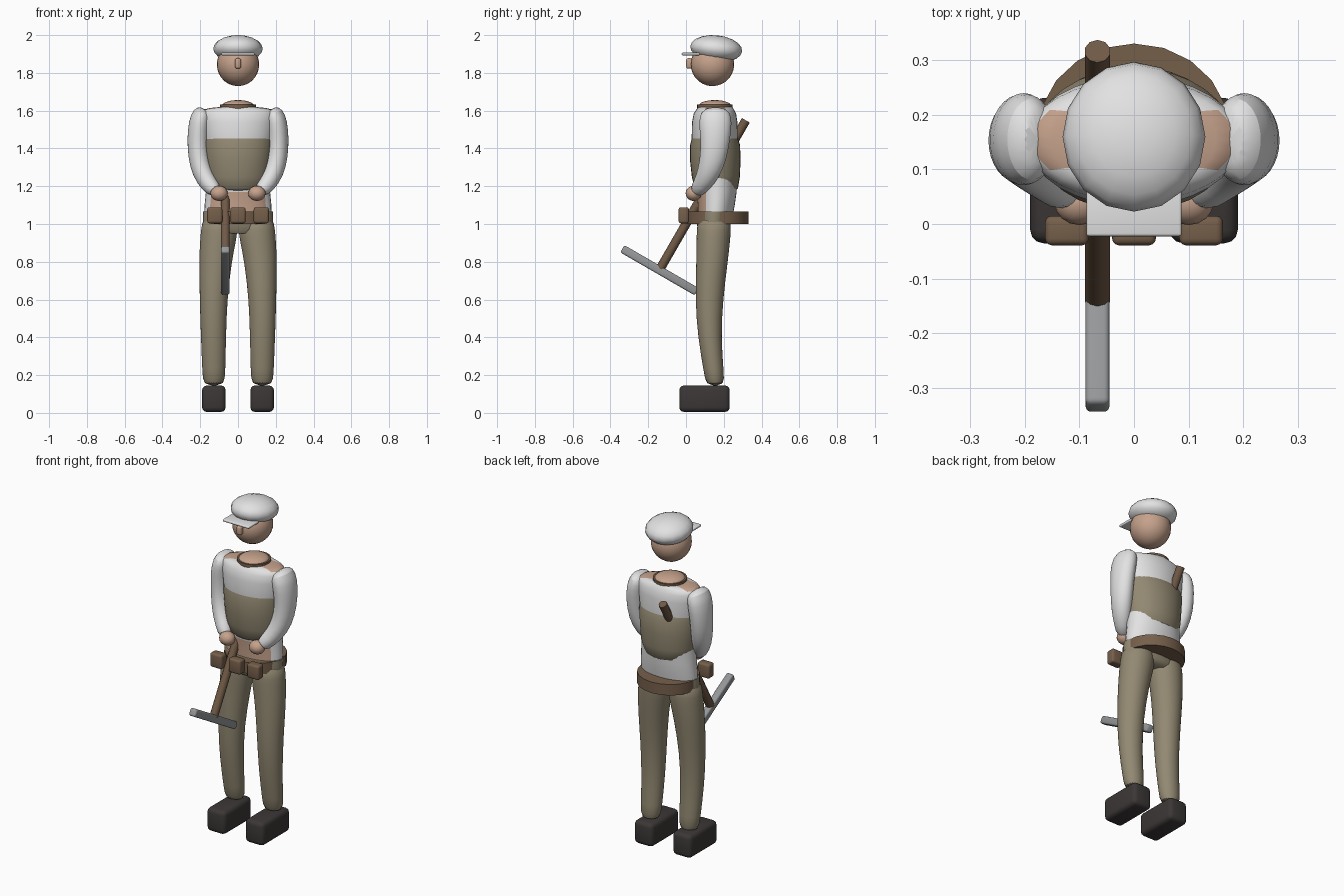
import bpy, bmesh
from math import pi, cos, sin, radians
from mathutils import Vector, Matrix

old = bpy.data.objects.get("Cube")
if old:
    bpy.data.objects.remove(old, do_unlink=True)


def material(name, *rgb):
    m = bpy.data.materials.new(name)
    m.use_nodes = True
    col = (*rgb, 1)
    m.diffuse_color = col
    m.node_tree.nodes["Principled BSDF"].inputs["Base Color"].default_value = col
    return m


WHITE = material("white cloth", 0.76, 0.76, 0.76)
SKIN = material("skin", 0.56, 0.36, 0.26)
OLIVE = material("olive cloth", 0.29, 0.25, 0.17)
LEATHER = material("brown leather", 0.18, 0.115, 0.07)
WOOD = material("handle wood", 0.16, 0.1, 0.06)
DARK = material("dark boot", 0.045, 0.038, 0.038)
METAL = material("grey metal", 0.3, 0.31, 0.32)


def finish(name, bm, mats, mirror=False, subsurf=False, rule=None):
    """Turn a bmesh into a smooth object, colouring faces by an optional rule."""
    bmesh.ops.recalc_face_normals(bm, faces=bm.faces)
    if rule:
        for f in bm.faces:
            f.material_index = rule(f.calc_center_median(), f.normal)
    me = bpy.data.meshes.new(name)
    bm.to_mesh(me)
    bm.free()
    ob = bpy.data.objects.new(name, me)
    bpy.context.collection.objects.link(ob)
    for m in mats:
        me.materials.append(m)
    bpy.ops.object.select_all(action='DESELECT')
    ob.select_set(True)
    bpy.context.view_layer.objects.active = ob
    bpy.ops.object.shade_smooth_by_angle(angle=radians(50))
    if mirror:
        ob.modifiers.new("Mirror", 'MIRROR')
    if subsurf:
        ob.modifiers.new("Smooth", 'SUBSURF').levels = 1
        ob.modifiers["Smooth"].render_levels = 1
    return ob


def loft(name, sections, mats, segs=24, follow=False, **kw):
    """Join elliptical sections (x, y, z, rx, ry); follow turns them along the path."""
    bm = bmesh.new()
    pts = [Vector(s[:3]) for s in sections]
    rings = []
    for i, s in enumerate(sections):
        t = Vector((0, 0, 1))
        if follow:
            t = (pts[max(i - 1, 0)] - pts[min(i + 1, len(pts) - 1)]).normalized()
        ref = Vector((1, 0, 0))
        u = (ref - t * ref.dot(t)).normalized()
        v = t.cross(u)
        rings.append([bm.verts.new(pts[i] + u * s[3] * cos(a) + v * s[4] * sin(a))
                      for a in (2 * pi * k / segs for k in range(segs))])
    for a, b in zip(rings, rings[1:]):
        for k in range(segs):
            n = (k + 1) % segs
            bm.faces.new((a[k], a[n], b[n], b[k]))
    bm.faces.new(rings[0])
    bm.faces.new(rings[-1])
    return finish(name, bm, mats, **kw)


def box(name, centre, size, mat, bevel, tilt=0, **kw):
    bm = bmesh.new()
    bmesh.ops.create_cube(bm, size=1)
    bmesh.ops.scale(bm, vec=size, verts=bm.verts)
    bmesh.ops.bevel(bm, geom=bm.edges[:], offset=bevel, segments=3,
                    profile=0.5, affect='EDGES')
    bmesh.ops.transform(bm, verts=bm.verts, matrix=Matrix.Translation(centre)
                        @ Matrix.Rotation(tilt, 4, 'X'))
    return finish(name, bm, [mat], **kw)


def ball(name, centre, radii, mat, segs=24, tilt=0, **kw):
    bm = bmesh.new()
    bmesh.ops.create_uvsphere(bm, u_segments=segs, v_segments=segs // 2 + 2, radius=1)
    bmesh.ops.transform(bm, verts=bm.verts, matrix=Matrix.Translation(centre)
                        @ Matrix.Rotation(tilt, 4, 'X') @ Matrix.Diagonal((*radii, 1)))
    return finish(name, bm, [mat], **kw)


# Head, cap and nose
ball("head", (0, 0.14, 1.845), (0.112, 0.115, 0.115), SKIN)
ball("cap", (0, 0.16, 1.928), (0.131, 0.138, 0.071), WHITE, segs=16, tilt=radians(-6))
box("cap_brim", (0, 0.025, 1.9), (0.175, 0.095, 0.014), WHITE, 0.005)
box("nose", (0, 0.018, 1.85), (0.032, 0.034, 0.056), SKIN, 0.012)


# Torso: shirt with bare belly and bare shoulder tops
def torso_colour(c, n):
    belly = c.z < 1.2 and n.y < -0.3 and abs(c.x) < 0.145
    shoulder = c.z > 1.603 and abs(c.y - 0.155) < 0.05 and abs(c.x) < 0.18
    return 1 if belly or shoulder else 0


loft("shirt_torso", [(0, 0.155, 1.04, 0.178, 0.092), (0, 0.16, 1.1, 0.177, 0.098),
                     (0, 0.163, 1.17, 0.17, 0.105), (0, 0.16, 1.26, 0.165, 0.113),
                     (0, 0.155, 1.36, 0.17, 0.118), (0, 0.152, 1.46, 0.185, 0.122),
                     (0, 0.152, 1.54, 0.195, 0.12), (0, 0.153, 1.585, 0.197, 0.112),
                     (0, 0.154, 1.605, 0.185, 0.1), (0, 0.155, 1.614, 0.15, 0.094),
                     (0, 0.155, 1.62, 0.09, 0.09)],
     [WHITE, SKIN], segs=32, rule=torso_colour)
loft("vest", [(0, 0.16, 1.175, 0.125, 0.1), (0, 0.16, 1.19, 0.15, 0.115),
              (0, 0.158, 1.25, 0.168, 0.127), (0, 0.155, 1.34, 0.176, 0.134),
              (0, 0.154, 1.42, 0.184, 0.132), (0, 0.152, 1.455, 0.183, 0.121)],
     [OLIVE], segs=32)
loft("collar", [(0, 0.153, 1.612, 0.094, 0.094), (0, 0.153, 1.632, 0.094, 0.094)], [LEATHER])
ball("neck", (0, 0.153, 1.625), (0.085, 0.087, 0.031), SKIN)

# Arms and hands
loft("sleeves", [(0.175, 0.155, 1.608, 0.025, 0.045), (0.188, 0.155, 1.592, 0.052, 0.08),
                 (0.203, 0.156, 1.54, 0.06, 0.09), (0.213, 0.155, 1.45, 0.058, 0.08),
                 (0.209, 0.145, 1.35, 0.056, 0.072), (0.19, 0.12, 1.27, 0.054, 0.062),
                 (0.152, 0.083, 1.205, 0.046, 0.048), (0.113, 0.048, 1.168, 0.038, 0.038)],
     [WHITE], segs=16, follow=True, mirror=True, subsurf=True)
ball("hands", (0.1, 0.04, 1.162), (0.046, 0.042, 0.04), SKIN, segs=16, mirror=True)

# Trousers and boots
loft("trouser_hips", [(0, 0.145, 0.95, 0.13, 0.07), (0, 0.147, 0.97, 0.18, 0.085),
                      (0, 0.148, 1.02, 0.186, 0.092), (0, 0.15, 1.066, 0.184, 0.096)], [OLIVE])
loft("trouser_legs", [(0.128, 0.155, 0.14, 0.058, 0.05), (0.128, 0.147, 0.22, 0.061, 0.053),
                      (0.13, 0.124, 0.4, 0.067, 0.062), (0.13, 0.122, 0.6, 0.073, 0.074),
                      (0.12, 0.138, 0.8, 0.087, 0.084), (0.107, 0.144, 0.9, 0.095, 0.089),
                      (0.1, 0.147, 0.96, 0.098, 0.091), (0.093, 0.15, 1.05, 0.094, 0.09)],
     [OLIVE], mirror=True, subsurf=True)
box("boots", (0.128, 0.098, 0.075), (0.125, 0.267, 0.14), DARK, 0.025, mirror=True)

# Belt with three pouches
loft("belt", [(0, 0.168, 1.0, 0.176, 0.163), (0, 0.168, 1.066, 0.176, 0.163)],
     [LEATHER], segs=20)
for side, label in ((-1, "right"), (0, "middle"), (1, "left")):
    box(label + "_pouch", (0.123 * side, -0.012, 1.046), (0.08, 0.054, 0.085), LEATHER, 0.012)

# Pickaxe, leaning from the back down to the front
lean = radians(-30)
low, high = Vector((-0.067, -0.135, 0.762)), Vector((-0.067, 0.315, 1.55))
bm = bmesh.new()
bmesh.ops.create_cone(bm, cap_ends=True, segments=10, radius1=0.024, radius2=0.024,
                      depth=(high - low).length)
bmesh.ops.transform(bm, verts=bm.verts, matrix=Matrix.Translation((low + high) / 2)
                    @ Matrix.Rotation(lean, 4, 'X'))
finish("pickaxe_handle", bm, [WOOD])
box("pickaxe_head", (-0.067, -0.14, 0.755), (0.044, 0.455, 0.044), METAL, 0.01, tilt=lean)
